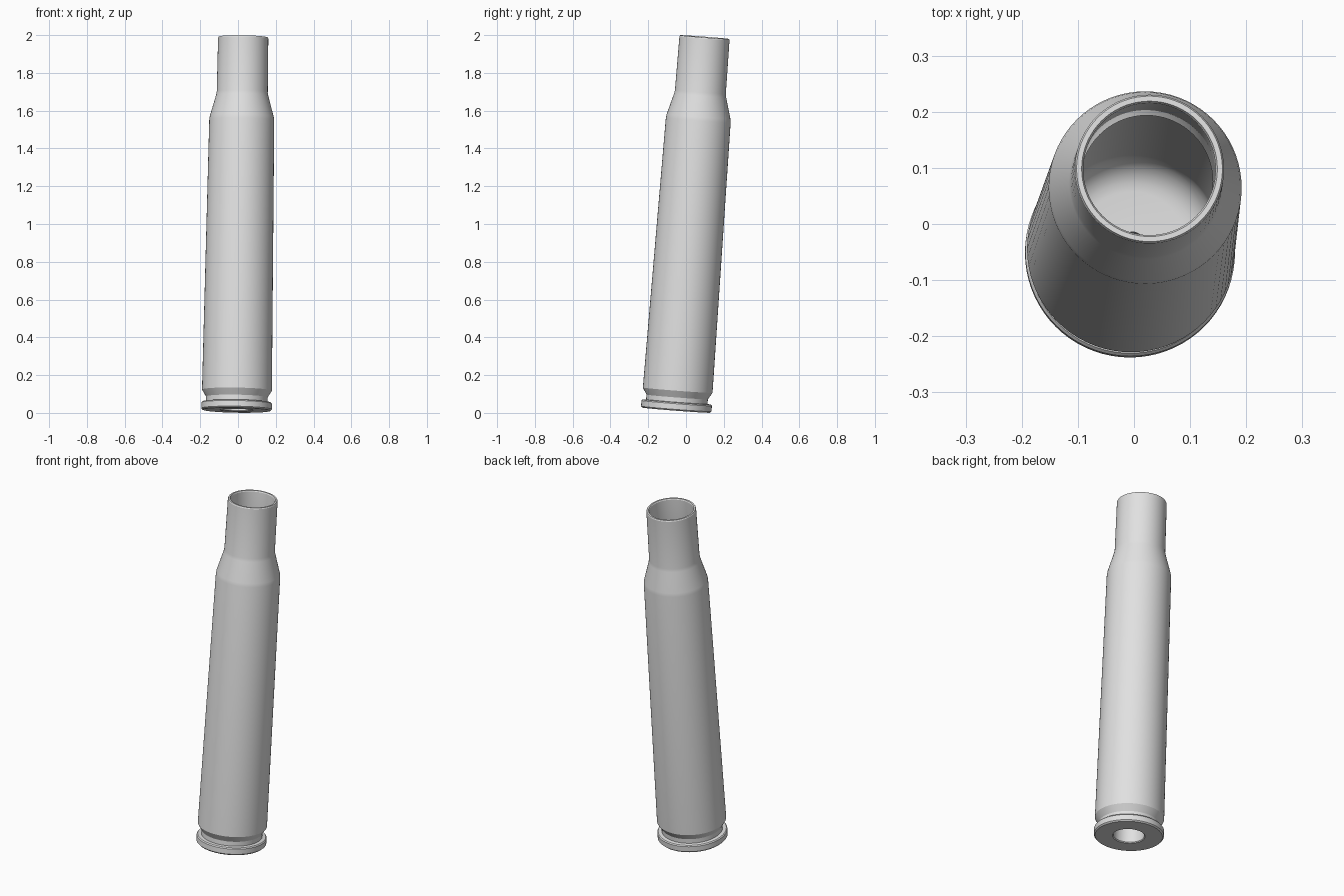
import bpy, bmesh, math
from mathutils import Matrix, Vector

cube = bpy.data.objects.get("Cube")
if cube:
    bpy.data.objects.remove(cube, do_unlink=True)

SEGMENTS = 72

metal = bpy.data.materials.new("light grey metal")
metal.use_nodes = True
GREY = (0.75, 0.75, 0.75, 1)
metal.diffuse_color = GREY
metal.node_tree.nodes["Principled BSDF"].inputs["Base Color"].default_value = GREY


def arc(radius, height, size, steps=6):
    """Rounded corner between the inner floor and the inner wall."""
    angles = [math.pi / 2 * i / steps for i in range(steps + 1)]
    return [(radius - size + size * math.sin(a), height + size - size * math.cos(a))
            for a in angles]


def lathe(name, profile, material):
    """Spin a closed (radius, height) profile around the z axis."""
    bm = bmesh.new()
    verts = [bm.verts.new((r, 0, h)) for r, h in profile]
    edges = [bm.edges.new((a, b)) for a, b in zip(verts, verts[1:] + verts[:1])]
    bmesh.ops.spin(bm, geom=verts + edges, cent=(0, 0, 0), axis=(0, 0, 1),
                   angle=math.tau, steps=SEGMENTS, use_duplicate=False)
    bmesh.ops.remove_doubles(bm, verts=bm.verts, dist=0.0001)
    bmesh.ops.recalc_face_normals(bm, faces=bm.faces)
    mesh = bpy.data.meshes.new(name)
    bm.to_mesh(mesh)
    bm.free()
    mesh.materials.append(material)
    obj = bpy.data.objects.new(name, mesh)
    bpy.context.collection.objects.link(obj)
    return obj


# Outside: base, rim, groove, tapered body, shoulder, neck
outside = [
    (0.180, 0), (0.187, 0.007), (0.187, 0.037), (0.182, 0.043),
    (0.163, 0.045), (0.163, 0.07), (0.185, 0.106),
    (0.172, 1.54), (0.169, 1.56), (0.138, 1.672), (0.135, 1.69),
    (0.133, 1.975), (0.130, 1.981),
]
# Inside: mouth, neck, shoulder, wall, rounded floor
inside = [
    (0.121, 1.981), (0.118, 1.975), (0.118, 1.685), (0.155, 1.55), (0.158, 1.4),
] + arc(0.158, 0.16, 0.06)[::-1]
# Small hole through the floor and the round pocket in the base
pocket = [(0.026, 0.16), (0.026, 0.1), (0.083, 0.1), (0.083, 0.005), (0.087, 0)]

case = lathe("cartridge_case", outside + inside + pocket, metal)

# Lean the case and set it on the ground
axis = Vector((0.0178, 0.0761, 1))
lean = Vector((0, 0, 1)).rotation_difference(axis).to_matrix().to_4x4()
case.data.transform(Matrix.Translation((-0.0075, -0.052, 0.0145)) @ lean)

bpy.ops.object.select_all(action='DESELECT')
case.select_set(True)
bpy.context.view_layer.objects.active = case
bpy.ops.object.shade_smooth_by_angle(angle=math.radians(25))
